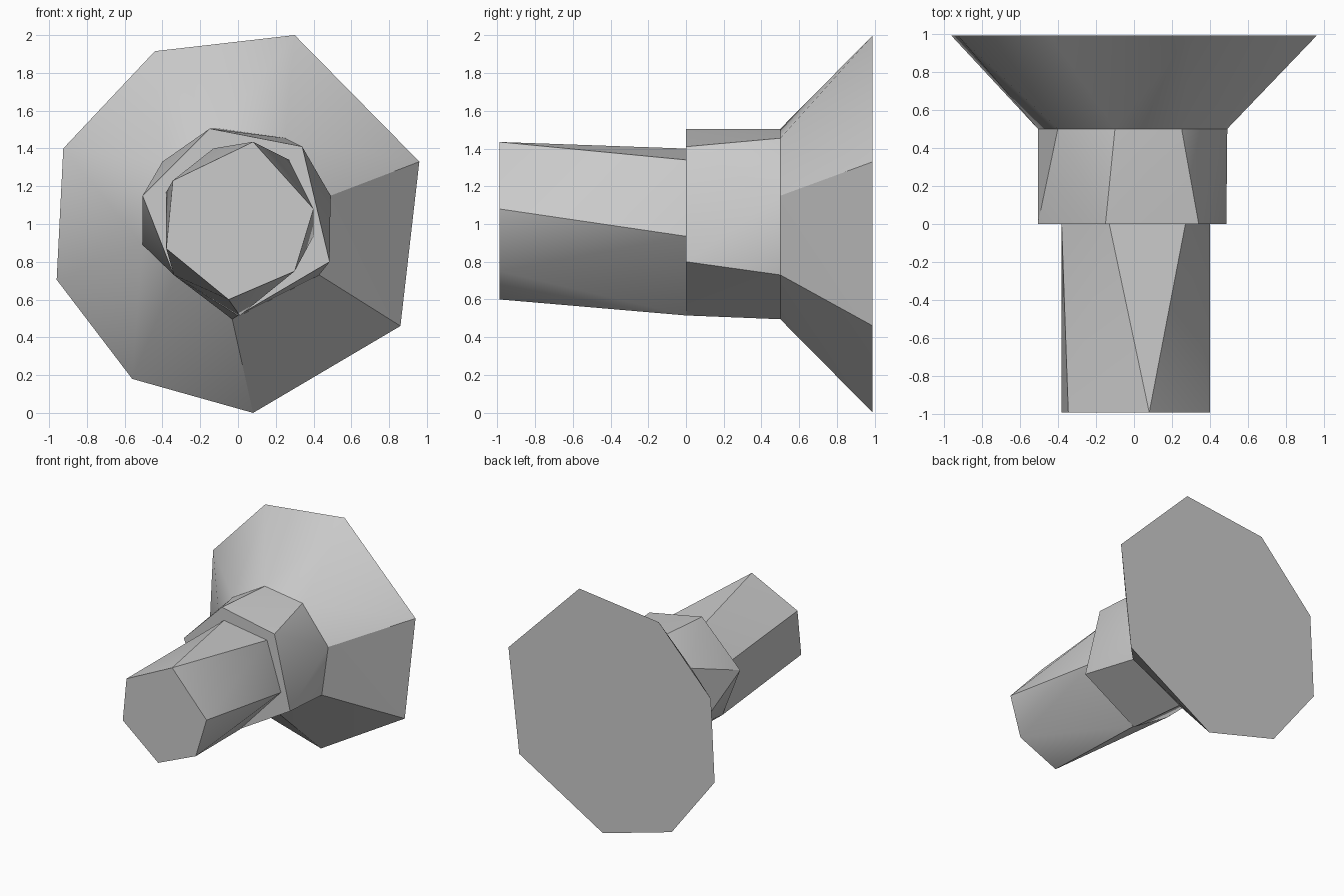
import bpy
import bmesh
import math

cube = bpy.data.objects.get("Cube")
if cube:
    bpy.data.objects.remove(cube, do_unlink=True)

grey = bpy.data.materials.new("plain_grey")
grey.use_nodes = True
COLOUR = (0.6, 0.6, 0.6, 1)
grey.diffuse_color = COLOUR
grey.node_tree.nodes["Principled BSDF"].inputs["Base Color"].default_value = COLOUR


def faceted_section(name, front_y, front, back_y, back):
    """Wrap a faceted skin around two irregular (x, z) outlines."""
    bm = bmesh.new()
    for y, outline in ((front_y, front), (back_y, back)):
        for x, z in outline:
            bm.verts.new((x, y, z))
    bmesh.ops.convex_hull(bm, input=bm.verts[:])
    # merge the flat end caps into single polygons
    bmesh.ops.dissolve_limit(bm, angle_limit=math.radians(0.5),
                             verts=bm.verts[:], edges=bm.edges[:])
    bmesh.ops.recalc_face_normals(bm, faces=bm.faces[:])
    mesh = bpy.data.meshes.new(name)
    bm.to_mesh(mesh)
    bm.free()
    mesh.materials.append(grey)
    obj = bpy.data.objects.new(name, mesh)
    bpy.context.collection.objects.link(obj)
    bpy.ops.object.select_all(action="DESELECT")
    obj.select_set(True)
    bpy.context.view_layer.objects.active = obj
    bpy.ops.object.shade_smooth_by_angle(angle=math.radians(30))
    return obj


# Outlines, clockwise from the top as seen from the front
stem_tip = [(0.08, 1.435), (0.40, 1.08), (0.30, 0.75),
            (-0.05, 0.60), (-0.38, 0.87), (-0.345, 1.23)]
stem_root = [(-0.13, 1.40), (0.27, 1.34), (0.40, 0.935),
             (0.01, 0.515), (-0.34, 0.73), (-0.38, 1.17)]
collar_front = [(-0.15, 1.505), (0.34, 1.41), (0.485, 0.80),
                (0.0, 0.515), (-0.34, 0.73), (-0.505, 1.15)]
collar_back = [(-0.10, 1.505), (0.25, 1.455), (0.49, 1.15), (0.43, 0.73),
               (-0.03, 0.495), (-0.33, 0.73), (-0.505, 0.89), (-0.40, 1.33)]
flare_rim = [(0.30, 2.0), (0.96, 1.33), (0.86, 0.46), (0.08, 0.0),
             (-0.56, 0.18), (-0.96, 0.705), (-0.925, 1.40), (-0.44, 1.915)]

faceted_section("stem", -0.99, stem_tip, 0, stem_root)
faceted_section("collar", 0, collar_front, 0.5, collar_back)
faceted_section("flare", 0.5, collar_back, 0.99, flare_rim)
